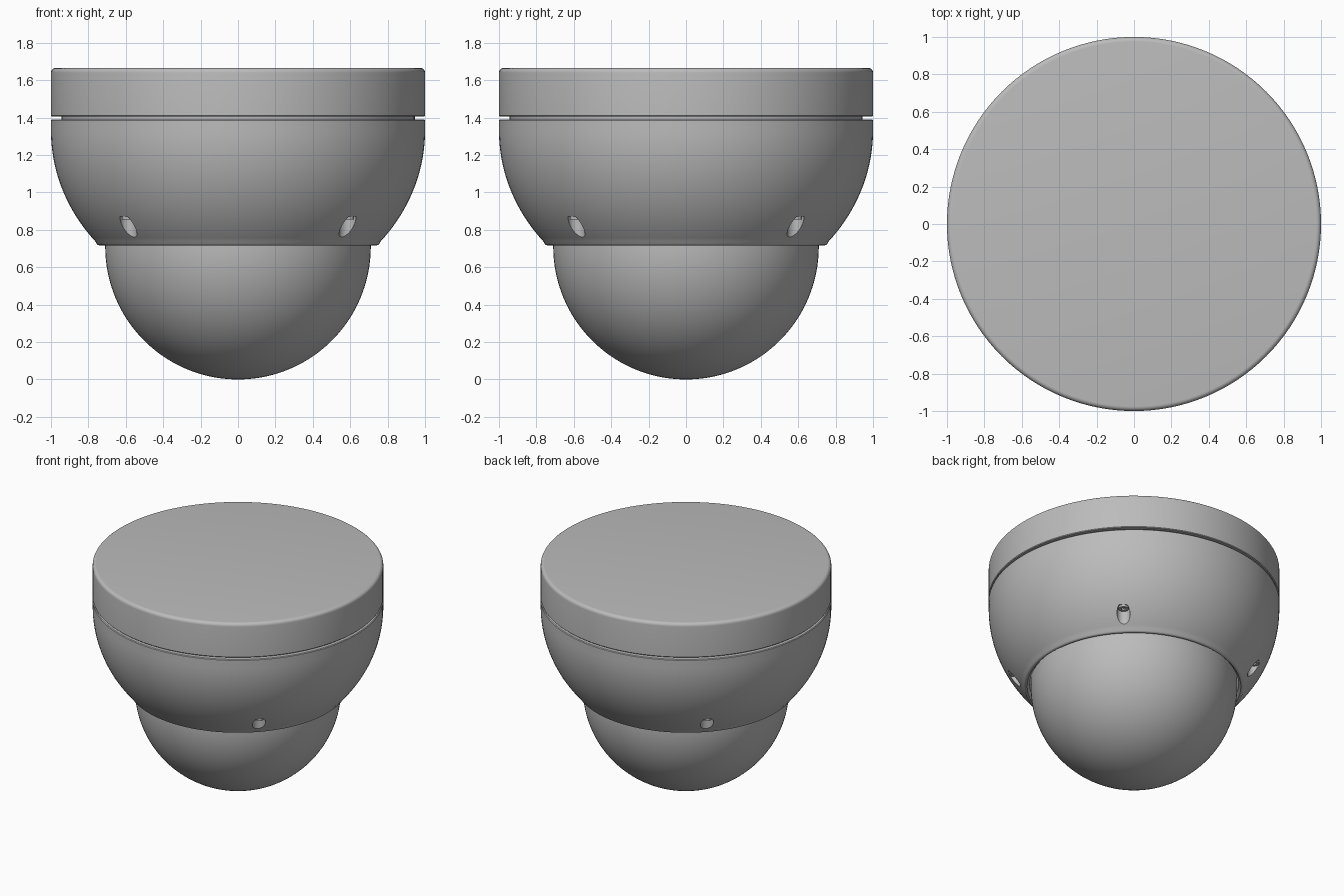
import bpy, bmesh
from math import sin, cos, pi, radians
from mathutils import Matrix

SEGMENTS = 128

cube = bpy.data.objects.get("Cube")
if cube:
    bpy.data.objects.remove(cube, do_unlink=True)

grey = bpy.data.materials.new("housing grey")
grey.use_nodes = True
colour = (0.5, 0.5, 0.5, 1)
grey.diffuse_color = colour
grey.node_tree.nodes["Principled BSDF"].inputs["Base Color"].default_value = colour


def make_object(name, bm):
    bmesh.ops.recalc_face_normals(bm, faces=bm.faces)
    mesh = bpy.data.meshes.new(name)
    bm.to_mesh(mesh)
    bm.free()
    mesh.materials.append(grey)
    obj = bpy.data.objects.new(name, mesh)
    bpy.context.collection.objects.link(obj)
    return obj


def lathe(name, profile, closed=False):
    """Revolve (radius, height) points around z."""
    bm = bmesh.new()
    verts = [bm.verts.new((r, 0, z)) for r, z in profile]
    pairs = list(zip(verts, verts[1:]))
    if closed:
        pairs.append((verts[-1], verts[0]))
    edges = [bm.edges.new(p) for p in pairs]
    bmesh.ops.spin(bm, geom=verts + edges, axis=(0, 0, 1), cent=(0, 0, 0),
                   angle=2 * pi, steps=SEGMENTS)
    bmesh.ops.remove_doubles(bm, verts=bm.verts, dist=0.0001)
    bmesh.ops.dissolve_degenerate(bm, edges=bm.edges, dist=0.0001)
    return make_object(name, bm)


def cylinders(name, radius, bottom, top, sides):
    """Four upright cylinders on the diagonals."""
    bm = bmesh.new()
    for k in range(4):
        a = radians(45 + 90 * k)
        place = Matrix.Translation((0.828 * cos(a), 0.828 * sin(a), (bottom + top) / 2))
        bmesh.ops.create_cone(bm, cap_ends=True, segments=sides, radius1=radius,
                              radius2=radius, depth=top - bottom, matrix=place)
    return make_object(name, bm)


def smooth(obj):
    bpy.ops.object.select_all(action='DESELECT')
    obj.select_set(True)
    bpy.context.view_layer.objects.active = obj
    bpy.ops.object.shade_smooth_by_angle(angle=radians(35))


def cut(obj, cutter):
    mod = obj.modifiers.new("holes", 'BOOLEAN')
    mod.operation = 'DIFFERENCE'
    mod.solver = 'EXACT'
    mod.object = cutter
    bpy.context.view_layer.objects.active = obj
    bpy.ops.object.modifier_apply(modifier=mod.name)
    bpy.data.objects.remove(cutter, do_unlink=True)


def arc(r, z, radius, start, end, steps):
    angles = [radians(start + (end - start) * i / steps) for i in range(steps + 1)]
    return [(r + radius * cos(a), z + radius * sin(a)) for a in angles]


# Mounting base with rounded rim
base = lathe("mounting_base", [(0, 1.405), (0.995, 1.405), (1, 1.41)]
             + arc(0.975, 1.64, 0.025, 0, 90, 6) + [(0, 1.665)])

# Recessed neck that leaves the seam groove
neck = lathe("seam_neck", [(0, 1.36), (0.945, 1.36), (0.945, 1.42), (0, 1.42)])

# Bowl-shaped housing ring
bowl = [(cos(a), 1.33 - 0.915 * sin(a)) for a in
        [radians(40.2) * i / 28 for i in range(29)]]
housing = lathe("housing_bowl", [(0.9, 1.39), (0.995, 1.39), (1, 1.385)] + bowl
                + arc(0.74, 0.737, 0.02, -40, -90, 4)
                + [(0.735, 0.717), (0.718, 0.735), (0.718, 1.3)], closed=True)
cut(housing, cylinders("hole_cutter", 0.045, 0.6, 0.87, 32))

# Screw heads with hexagonal sockets deep in the holes
screws = cylinders("screw_heads", 0.035, 0.855, 0.885, 24)
cut(screws, cylinders("socket_cutter", 0.018, 0.84, 0.872, 6))

# Camera dome
dome = lathe("dome", arc(0, 0.71, 0.71, -90, 0, 40) + [(0.71, 0.9), (0, 0.9)])

for part in (base, neck, housing, screws, dome):
    smooth(part)
